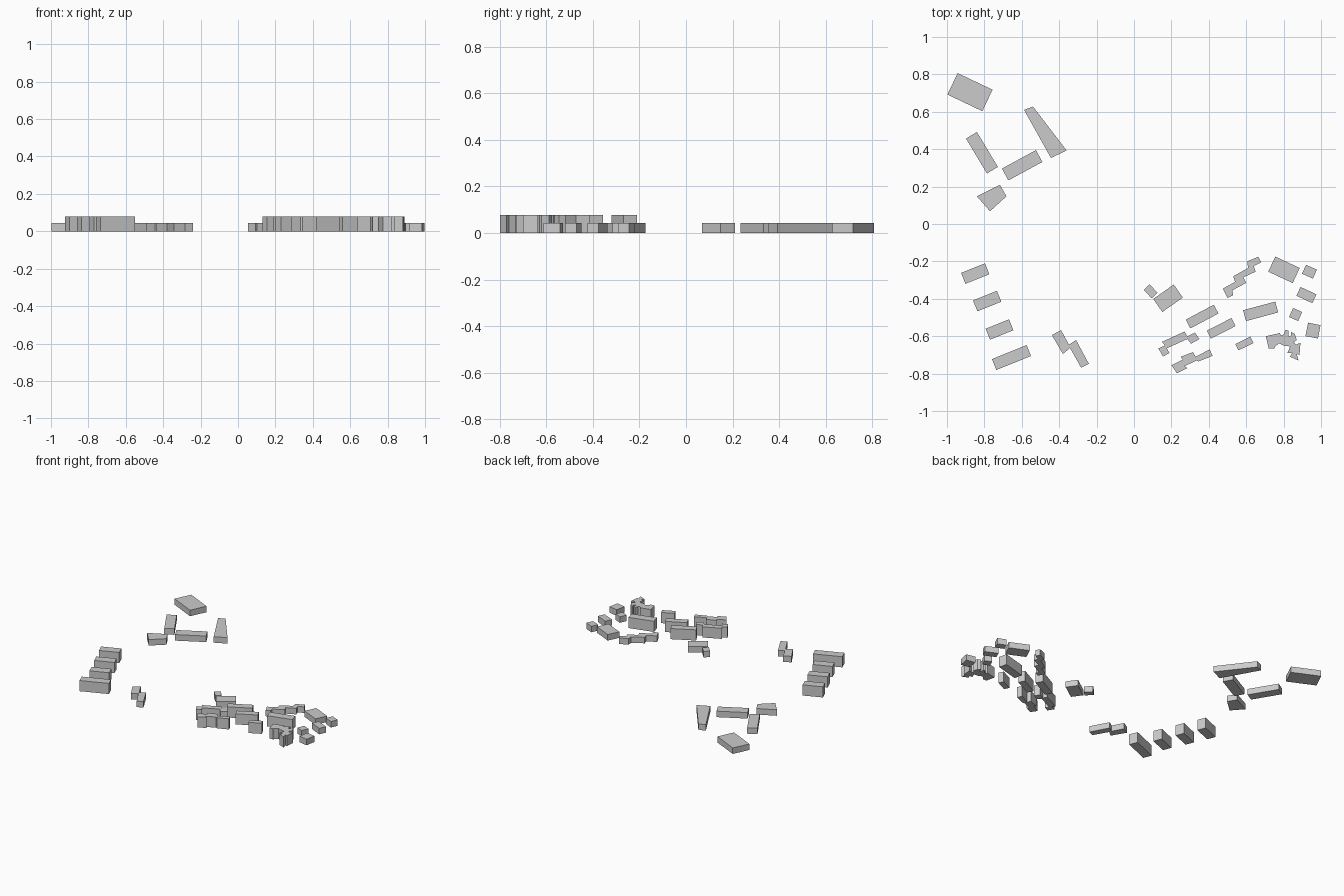
import bpy, bmesh
from math import cos, sin, radians

LOW, TALL = 0.044, 0.078


def block(name, outline, height):
    """Flat-roofed building extruded from its footprint."""
    bm = bmesh.new()
    face = bm.faces.new([bm.verts.new((x, y, 0)) for x, y in outline])
    side = bmesh.ops.extrude_face_region(bm, geom=[face], use_keep_orig=True)
    top = [v for v in side["geom"] if isinstance(v, bmesh.types.BMVert)]
    bmesh.ops.translate(bm, verts=top, vec=(0, 0, height))
    bmesh.ops.recalc_face_normals(bm, faces=bm.faces)
    mesh = bpy.data.meshes.new(name)
    bm.to_mesh(mesh)
    bm.free()
    bpy.context.collection.objects.link(bpy.data.objects.new(name, mesh))


def box(name, x, y, length, width, angle, height):
    """Rectangular building turned by an angle in degrees."""
    c, s = cos(radians(angle)), sin(radians(angle))
    pts = [(u * length / 2, v * width / 2) for u, v in ((-1, -1), (1, -1), (1, 1), (-1, 1))]
    block(name, [(x + u * c - v * s, y + u * s + v * c) for u, v in pts], height)


# Rectangular buildings: centre x, y, length, width, angle
north_halls = [(-.877, .705, .207, .127, -25.5), (-.813, .381, .218, .068, -59),
               (-.598, .314, .207, .072, 28.5)]
west_terraces = [(-.849, -.265, .138, .063, 22), (-.785, -.412, .138, .063, 22),
                 (-.719, -.564, .135, .063, 22), (-.655, -.714, .20, .063, 22)]
east_houses = [(.089, -.36, .062, .043, -47), (.182, -.397, .134, .085, 35),
               (.802, -.245, .144, .089, -25), (.938, -.255, .064, .052, -24),
               (.922, -.380, .094, .052, -25), (.864, -.484, .053, .053, -24),
               (.957, -.570, .068, .073, -11)]
east_blocks = [(.364, -.495, .17, .053, 28), (.466, -.558, .148, .048, 27),
               (.677, -.467, .178, .06, 15), (.59, -.639, .09, .038, 26)]

for name, group, height in (("north_hall", north_halls, LOW), ("west_terrace", west_terraces, TALL),
                            ("east_house", east_houses, LOW), ("east_block", east_blocks, TALL)):
    for i, b in enumerate(group, 1):
        box(f"{name}_{i}", *b, height)

# Irregular buildings
block("wedge_hall", [(-.588, .61), (-.54, .628), (-.36, .393), (-.444, .353)], LOW)
block("tapered_hall", [(-.84, .148), (-.717, .21), (-.682, .148), (-.77, .068)], LOW)
block("angled_house", [(-.439, -.594), (-.39, -.567), (-.348, -.645), (-.31, -.62),
                       (-.241, -.748), (-.283, -.768), (-.342, -.663), (-.38, -.695)], LOW)

# Stepped rows of houses
block("stepped_row_north", [
    (.475, -.345), (.54, -.31), (.53, -.28), (.61, -.235), (.605, -.2), (.665, -.175),
    (.68, -.205), (.64, -.225), (.65, -.255), (.585, -.285), (.60, -.315), (.525, -.355),
    (.53, -.38), (.50, -.395)], LOW)
block("stepped_row_middle", [
    (.13, -.665), (.165, -.65), (.15, -.63), (.27, -.575), (.285, -.60), (.325, -.58),
    (.35, -.615), (.305, -.64), (.285, -.615), (.175, -.665), (.19, -.69), (.155, -.708)], TALL)
block("stepped_row_south", [
    (.20, -.755), (.26, -.725), (.25, -.71), (.315, -.685), (.33, -.71), (.405, -.67),
    (.42, -.705), (.345, -.735), (.335, -.73), (.27, -.76), (.285, -.77), (.23, -.798)], TALL)
block("curved_row", [
    (.705, -.60), (.78, -.583), (.785, -.597), (.80, -.59), (.81, -.565), (.825, -.57),
    (.825, -.60), (.84, -.597), (.84, -.578), (.86, -.588), (.87, -.62), (.855, -.63),
    (.865, -.645), (.89, -.635), (.885, -.70), (.87, -.695), (.88, -.73), (.835, -.71),
    (.845, -.688), (.82, -.69), (.835, -.655), (.80, -.65), (.775, -.638), (.755, -.655),
    (.75, -.665), (.72, -.665)], TALL)
